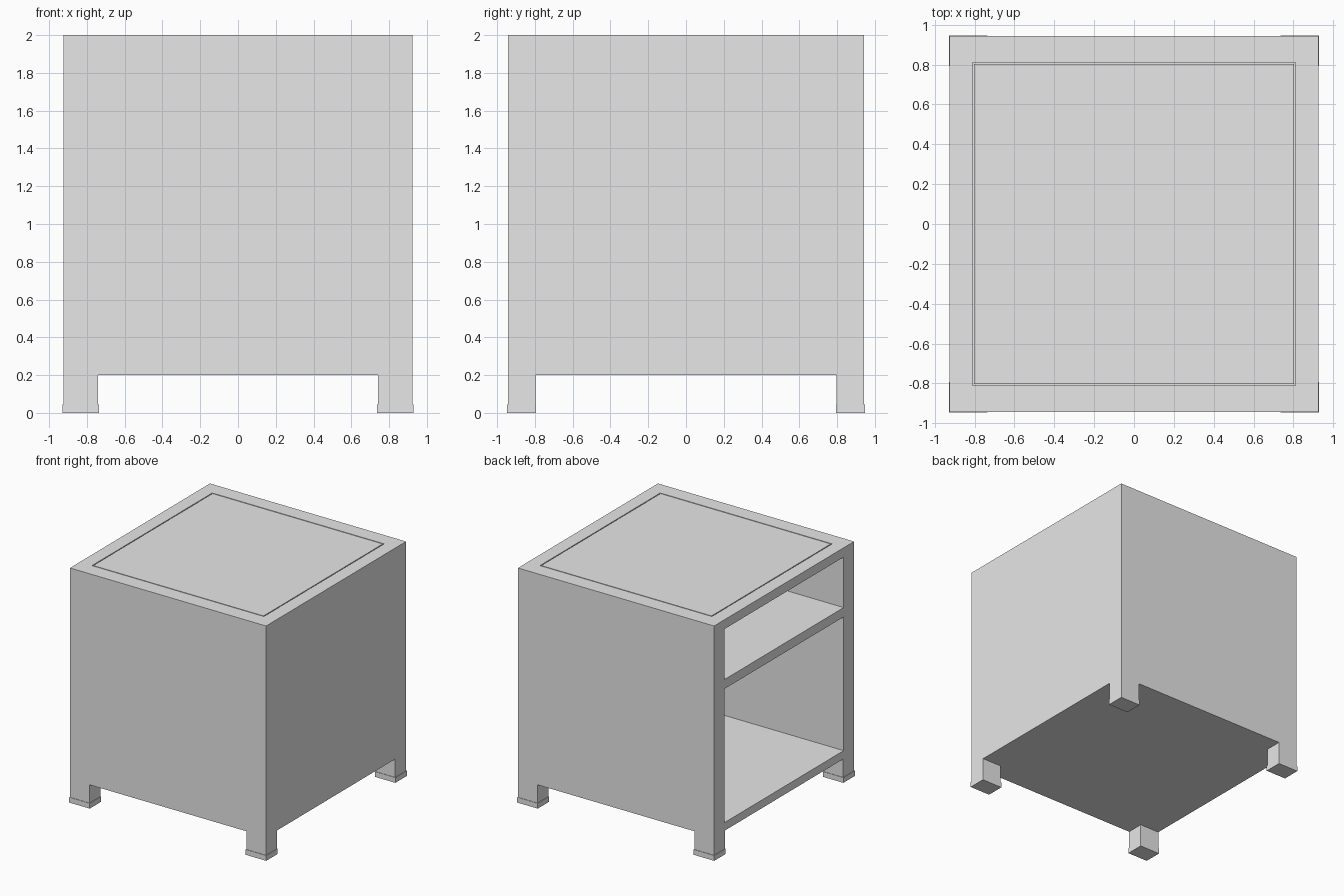
import bpy
import bmesh
from mathutils import Matrix, Vector

if "Cube" in bpy.data.objects:
    bpy.data.objects.remove(bpy.data.objects["Cube"])

W, D, H = 0.925, 0.943, 2.0      # half width, half depth, height
LEG_X, LEG_Y = 0.74, 0.797       # inner faces of the legs
FLOOR = 0.2                      # underside of the cabinet

grey = bpy.data.materials.new("plain grey")
grey.diffuse_color = (0.8, 0.8, 0.8, 1)
grey.use_nodes = True
grey.node_tree.nodes["Principled BSDF"].inputs["Base Color"].default_value = grey.diffuse_color


def box(name, x, y, z):
    """Box from (min, max) pairs on each axis."""
    lo, hi = Vector((x[0], y[0], z[0])), Vector((x[1], y[1], z[1]))
    bm = bmesh.new()
    m = Matrix.Translation((lo + hi) / 2) @ Matrix.Diagonal((*(hi - lo), 1))
    bmesh.ops.create_cube(bm, size=1, matrix=m)
    me = bpy.data.meshes.new(name)
    bm.to_mesh(me)
    bm.free()
    me.materials.append(grey)
    ob = bpy.data.objects.new(name, me)
    bpy.context.collection.objects.link(ob)
    return ob


def cut(target, x, y, z):
    """Remove a box-shaped volume from the target."""
    cutter = box("cutter", x, y, z)
    cutter.hide_render = True
    mod = target.modifiers.new("cut", 'BOOLEAN')
    mod.operation, mod.solver, mod.object = 'DIFFERENCE', 'EXACT', cutter
    dg = bpy.context.evaluated_depsgraph_get()
    dg.update()
    result = bpy.data.meshes.new_from_object(target.evaluated_get(dg))
    target.modifiers.clear()
    target.data = result
    bpy.data.objects.remove(cutter)


# Cabinet body with its legs in one piece
body = box("cabinet_body", (-W, W), (-D, D), (0.04, H))

# Clear the space between the legs
cut(body, (-LEG_X, LEG_X), (-1.2, 1.2), (-0.2, FLOOR))
cut(body, (-1.2, 1.2), (-LEG_Y, LEG_Y), (-0.2, FLOOR))

# Two compartments open on the left side, leaving a floor, a shelf and a top
for z in ((0.27, 1.41), (1.49, 1.92)):
    cut(body, (-1.2, 0.81), (-0.803, 0.803), z)

# Narrow groove around the top panel
G0, G1 = 0.803, 0.811
for s in (-1, 1):
    side = tuple(sorted((s * G0, s * G1)))
    cut(body, side, (-G1, G1), (H - 0.03, H + 0.1))
    cut(body, (-G1, G1), side, (H - 0.03, H + 0.1))
body.data.name = "cabinet_body"

# Foot caps, slightly wider than the legs
E = 0.004
for sx, side in ((-1, "left"), (1, "right")):
    for sy, end in ((-1, "front"), (1, "back")):
        box(f"foot_cap_{end}_{side}",
            sorted((sx * (LEG_X - E), sx * (W + E))),
            sorted((sy * (LEG_Y - E), sy * (D + E))),
            (0.0, 0.045))
